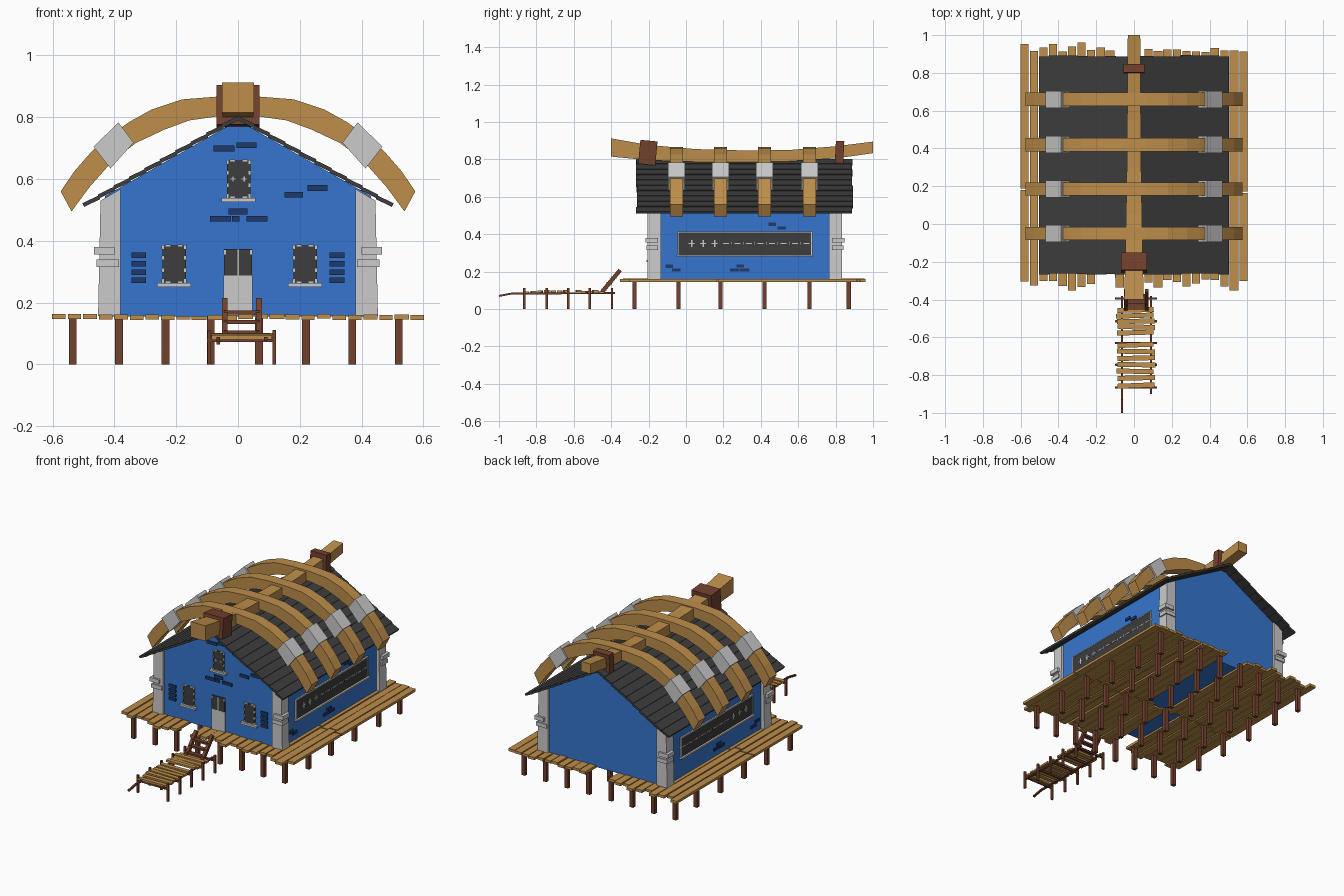
import bpy, bmesh, math, random
from mathutils import Vector, Matrix

if "Cube" in bpy.data.objects:
    bpy.data.objects.remove(bpy.data.objects["Cube"])

random.seed(4)


def material(name, rgb):
    m = bpy.data.materials.new(name)
    m.diffuse_color = (*rgb, 1)
    m.use_nodes = True
    m.node_tree.nodes["Principled BSDF"].inputs["Base Color"].default_value = m.diffuse_color
    return m


BLUE = material("blue wall", (0.036, 0.18, 0.62))
NAVY = material("navy brick", (0.014, 0.042, 0.15))
WOOD = material("light wood", (0.51, 0.27, 0.07))
BROWN = material("brown wood", (0.17, 0.052, 0.027))
DARK = material("charcoal", (0.047, 0.047, 0.047))
GREY = material("pale stone", (0.6, 0.6, 0.6))


def finish(name, bm, mat):
    bmesh.ops.recalc_face_normals(bm, faces=bm.faces)
    me = bpy.data.meshes.new(name)
    bm.to_mesh(me)
    bm.free()
    me.materials.append(mat)
    ob = bpy.data.objects.new(name, me)
    bpy.context.collection.objects.link(ob)
    return ob


def box(bm, x0, x1, y0, y1, z0, z1, spin=0.0):
    m = (Matrix.Translation(((x0 + x1) / 2, (y0 + y1) / 2, (z0 + z1) / 2))
         @ Matrix.Rotation(spin, 4, 'Z')
         @ Matrix.Diagonal((x1 - x0, y1 - y0, z1 - z0, 1)))
    bmesh.ops.create_cube(bm, size=1, matrix=m)


def boxes(name, mat, items):
    bm = bmesh.new()
    for it in items:
        box(bm, *it)
    return finish(name, bm, mat)


def loft(bm, rings):
    """Skin equal-sized rings of points and cap both ends."""
    vs = [[bm.verts.new(p) for p in r] for r in rings]
    n = len(vs[0])
    for a, b in zip(vs, vs[1:]):
        for i in range(n):
            bm.faces.new((a[i], a[(i + 1) % n], b[(i + 1) % n], b[i]))
    bm.faces.new(vs[0])
    bm.faces.new(vs[-1])


def prism(bm, pts, y0, y1):
    loft(bm, [[(x, y, z) for x, z in pts] for y in (y0, y1)])


def bar(bm, p, q, w, h):
    """Square bar lying in a yz plane, from p to q."""
    p, q = Vector(p), Vector(q)
    d = (q - p).normalized()
    s = Vector((w / 2, 0, 0))
    u = s.cross(d).normalized() * h / 2
    loft(bm, [[c + s + u, c - s + u, c - s - u, c + s - u] for c in (p, q)])


# House body with gables
bm = bmesh.new()
prism(bm, [(-.43, .155), (.43, .155), (.43, .545), (0, .79), (-.43, .545)], -.19, .82)
finish("house_walls", bm, BLUE)

# Corner pillars with stone blocks
bm = bmesh.new()
for s in (-1, 1):
    for y0, y1 in ((-.205, -.135), (.765, .835)):
        prism(bm, [(s * x, z) for x, z in
                   ((.38, .157), (.453, .157), (.445, .53), (.38, .568))], y0, y1)
        c, o = (y0 + y1) / 2, (-1 if y0 < 0 else 1)
        for xa, xb, za, zb, dy in ((.4, .466, .355, .38, .012), (.385, .458, .316, .34, .007)):
            ys = sorted((c - o * .02, c + o * (.035 + dy)))
            box(bm, *sorted((s * xa, s * xb)), *ys, za, zb)
finish("corner_pillars", bm, GREY)

# Roof boards, overlapping down each slope
bm = bmesh.new()
slope = math.atan(.57)
for s in (-1, 1):
    for i in range(10):
        x = .025 + i * .05
        m = (Matrix.Translation((s * x, .3125 + random.uniform(-.004, .004), .799 - .57 * x))
             @ Matrix.Rotation(s * (slope - .07), 4, 'Y')
             @ Matrix.Diagonal((.058, 1.155, .013, 1)))
        bmesh.ops.create_cube(bm, size=1, matrix=m)
finish("roof_boards", bm, DARK)

# Curved ridge beam and its wraps
bm = bmesh.new()
loft(bm, [[(-w, y, a), (w, y, a), (w, y, b), (-w, y, b)] for y, w, a, b in (
    (-.4, .052, .815, .912), (-.2, .047, .795, .877), (.05, .042, .787, .855),
    (.3, .038, .785, .848), (.55, .036, .79, .85), (.8, .034, .805, .87), (1, .033, .833, .895))])
finish("ridge_beam", bm, WOOD)
bm = bmesh.new()
bar(bm, (0, -.21, .772), (0, -.198, .9), .138, .092)
bar(bm, (0, .818, .78), (0, .824, .898), .112, .045)
finish("ridge_wraps", bm, BROWN)

# Arched ribs over the roof and their collars
outer = [(.574, .56), (.53, .625), (.474, .689), (.41, .745), (.35, .786), (.28, .825), (.18, .858), (.066, .867)]
inner = [(.539, .495), (.48, .575), (.416, .647), (.375, .683), (.33, .717), (.238, .76), (.157, .79), (.066, .803)]
outer += [(-x, z) for x, z in reversed(outer)]
inner += [(-x, z) for x, z in reversed(inner)]
ribs, collars = bmesh.new(), bmesh.new()
for y in (-.05, .185, .42, .66):
    loft(ribs, [[(a, y - .035, c), (a, y + .035, c), (b, y + .035, d), (b, y - .035, d)]
                for (a, c), (b, d) in zip(outer, inner)])
    for s in (-1, 1):
        prism(collars, [(s * x, z) for x, z in
                        ((.468, .705), (.387, .783), (.338, .718), (.413, .634))], y - .045, y + .045)
finish("roof_ribs", ribs, WOOD)
finish("rib_collars", collars, GREY)

# Front windows: panes, sills, corner and bar fittings
panes, sills, trims = [], [], []
F = -.19
for xc, zc in ((-.207, .325), (.217, .325), (.002, .6)):
    panes.append((xc - .038, xc + .038, F - .008, F + .01, zc - .06, zc + .06))
    sills.append((xc - .055, xc + .055, F - .02, F + .01, zc - .074, zc - .062))
    for sx in (-1, 1):
        for dz in (-.055, -.02, .02, .055):
            x, z = xc + sx * .036, zc + dz
            trims.append((x - .004, x + .004, F - .01, F, z - .006, z + .006))
        for dz in (-.06, .06):
            x = xc + sx * .02
            trims.append((x - .008, x + .008, F - .01, F, zc + dz - .003, zc + dz + .003))
for dx in (-.018, .018):
    trims.append((dx - .006, dx + .01, F - .01, F, .598, .602))
    trims.append((dx, dx + .004, F - .01, F, .592, .608))

# Door
boxes("door_panel", GREY, [(-.047, .047, F - .009, F + .01, .157, .288)])
panes.append((-.045, .045, F - .008, F + .01, .288, .373))
trims.append((-.002, .003, F - .01, F, .288, .373))
trims += [(x - .004, x + .004, F - .01, F, .355, .37) for x in (-.043, .043)]

# Long side windows
for s in (-1, 1):
    def side(y0, y1, z0, z1, t):
        return (*sorted((s * .42, s * (.43 + t))), y0, y1, z0, z1)
    panes.append(side(-.04, .67, .29, .41, .007))
    sills.append(side(-.05, .68, .28, .29, .018))
    trims += [side(-.043, .673, .408, .414, .009), side(-.046, -.039, .29, .414, .009),
              side(.669, .675, .29, .414, .009)]
    for i in range(11):
        y = .03 + i * .0615
        trims.append(side(y - .016, y + .016, .348, .354, .009))
        if i < 3:
            trims.append(side(y - .004, y + .004, .332, .37, .009))
        else:
            trims.append(side(y + .029, y + .032, .345, .357, .009))
boxes("window_panes", DARK, panes)
boxes("window_sills", GREY, sills)
boxes("window_trim", GREY, trims)

# Exposed bricks, front then both sides
bricks = [(x, x + .047, F - .008, F + .01, z, z + .018)
          for x in (-.345, .297) for z in (.344, .317, .29, .263)]
for x, w, z in ((-.08, .068, .69), (-.005, .065, .7), (.15, .06, .54), (.225, .065, .562),
                (-.03, .06, .486), (-.09, .068, .462), (-.019, .024, .462), (.028, .067, .462)):
    bricks.append((x, x + w, F - .008, F + .01, z, z + .018))
for s in (-1, 1):
    for y, w, z in ((.44, .04, .445), (.49, .045, .425), (-.11, .04, .22), (-.075, .045, .2),
                    (.27, .04, .221), (.235, .05, .2), (.29, .05, .2)):
        bricks.append((*sorted((s * .42, s * .438)), y, y + w, z, z + .017))
boxes("exposed_bricks", NAVY, bricks)

# Deck planks with ragged ends; a few are missing
planks = []
for i in range(24):
    x = -.58 + i * 1.16 / 23
    w = random.uniform(.021, .024)
    split = .18 + random.uniform(-.02, .02)
    z = .162 + random.uniform(-.003, .002)
    if not -.2 < x < -.1:
        planks.append((x - w, x + w, random.uniform(-.355, -.295), split - .004, z - .016, z))
    if not -.1 < x < .05:
        planks.append((x - w, x + w, split + .004, random.uniform(.905, .96), z - .016, z))
boxes("deck_planks", WOOD, planks)

# Deck posts
boxes("deck_posts", BROWN, [(x - .0125, x + .0125, y - .011, y + .011, 0, .155)
                            for x in (-.535, -.385, -.235, -.088, .068, .22, .37, .52)
                            for y in (-.275, -.04, .185, .42, .66, .87)])

# Pier: planks, posts and rails
bm = bmesh.new()
for y in (-.855, -.815, -.78, -.745, -.71, -.675, -.64, -.575, -.545, -.515, -.485, -.455):
    z = .098 + random.uniform(-.004, .004)
    box(bm, -.09 + random.uniform(-.008, .004), .107 + random.uniform(-.004, .008),
        y - .013, y + .013, z - .012, z, random.uniform(-.04, .04))
finish("pier_planks", bm, WOOD)
boxes("pier_posts", BROWN, [(x - .006, x + .006, y - .006, y + .006, 0, .112)
                            for x in (-.093, .117) for y in (-.865, -.745, -.63, -.515, -.395)])
bm = bmesh.new()
for x, path in ((-.064, ((-1, .07), (-.93, .083), (-.38, .085))), (.09, ((-.9, .083), (-.38, .085)))):
    for a, b in zip(path, path[1:]):
        bar(bm, (x, *a), (x, *b), .012, .01)
for y in (-.865, -.745, -.63, -.515, -.395):
    box(bm, -.1, .122, y - .005, y + .005, .072, .082)
finish("pier_rails", bm, BROWN)

# Ladder from pier to deck
bm = bmesh.new()
for x in (-.043, .068):
    bar(bm, (x, -.45, .09), (x, -.352, .208), .018, .022)
for t in (.12, .4, .66):
    y, z = -.45 + .098 * t, .09 + .118 * t
    box(bm, -.045, .07, y - .014, y + .014, z - .006, z + .006)
finish("ladder", bm, BROWN)
